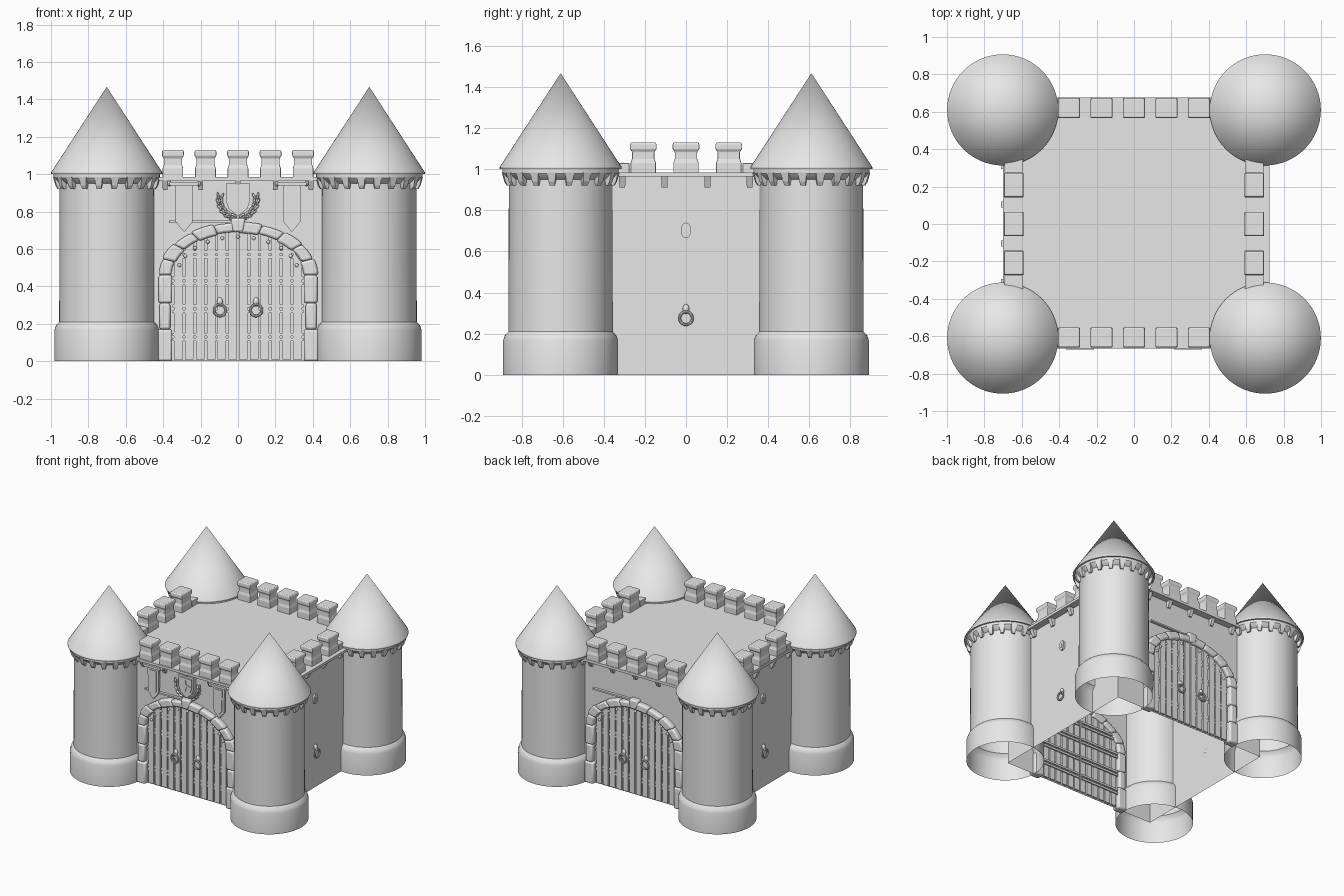
import bpy, bmesh, math
from mathutils import Matrix, Vector

if "Cube" in bpy.data.objects:
    bpy.data.objects.remove(bpy.data.objects["Cube"])

stone = bpy.data.materials.new("grey stone")
stone.diffuse_color = (0.8, 0.8, 0.8, 1)
stone.use_nodes = True
stone.node_tree.nodes["Principled BSDF"].inputs["Base Color"].default_value = stone.diffuse_color
WX, WY = 0.67, 0.62          # wall planes
FRONT = Matrix.Identity(4)
BACK = Matrix.Rotation(math.pi, 4, 'Z')


def finish(name, bm, smooth=None, bevel=0, mat=FRONT):
    bmesh.ops.recalc_face_normals(bm, faces=bm.faces)
    me = bpy.data.meshes.new(name)
    bm.to_mesh(me)
    bm.free()
    ob = bpy.data.objects.new(name, me)
    bpy.context.collection.objects.link(ob)
    me.materials.append(stone)
    ob.matrix_world = mat
    if bevel:
        m = ob.modifiers.new("bevel", 'BEVEL')
        m.width, m.segments = bevel, 2
    if smooth:
        bpy.ops.object.select_all(action='DESELECT')
        ob.select_set(True)
        bpy.context.view_layer.objects.active = ob
        bpy.ops.object.shade_smooth_by_angle(angle=math.radians(smooth))
    return ob


def add_box(bm, x0, x1, y0, y1, z0, z1):
    m = Matrix.Translation(((x0 + x1) / 2, (y0 + y1) / 2, (z0 + z1) / 2))
    bmesh.ops.create_cube(bm, size=1, matrix=m @ Matrix.Diagonal((x1 - x0, y1 - y0, z1 - z0, 1)))


def add_prism(bm, pts, y0, y1):
    """Extrude an outline in the xz plane from y0 to y1."""
    a = [bm.verts.new((x, y0, z)) for x, z in pts]
    b = [bm.verts.new((x, y1, z)) for x, z in pts]
    bm.faces.new(a)
    bm.faces.new(b[::-1])
    for i in range(len(pts)):
        j = (i + 1) % len(pts)
        bm.faces.new((a[i], b[i], b[j], a[j]))


def add_loft(bm, cx, cy, sections):
    """Stack rectangles (half x, half y, z) into a closed block."""
    rings = [[bm.verts.new((cx + sx * hx, cy + sy * hy, z))
              for sx, sy in ((-1, -1), (1, -1), (1, 1), (-1, 1))] for hx, hy, z in sections]
    bm.faces.new(rings[0][::-1])
    bm.faces.new(rings[-1])
    for r, s in zip(rings, rings[1:]):
        for i in range(4):
            j = (i + 1) % 4
            bm.faces.new((r[i], r[j], s[j], s[i]))


def add_torus(bm, c, R, r, n=20, k=8):
    g = []
    for i in range(n):
        a = math.tau * i / n
        g.append([])
        for j in range(k):
            b = math.tau * j / k
            d = R + r * math.cos(b)
            g[-1].append(bm.verts.new((c[0] + d * math.cos(a), c[1] + r * math.sin(b), c[2] + d * math.sin(a))))
    for i in range(n):
        for j in range(k):
            i2, j2 = (i + 1) % n, (j + 1) % k
            bm.faces.new((g[i][j], g[i2][j], g[i2][j2], g[i][j2]))


def add_ball(bm, c, size, tilt=0):
    m = Matrix.Translation(c) @ Matrix.Rotation(tilt, 4, 'Y') @ Matrix.Diagonal((*size, 1))
    bmesh.ops.create_uvsphere(bm, u_segments=12, v_segments=8, radius=1, matrix=m)


# Round towers: open-bottomed shell with cone roof, and corbels under the eaves
PROFILE = [(0.28, 0), (0.28, 0.165), (0.272, 0.19), (0.254, 0.21), (0.252, 0.95), (0.272, 0.965),
           (0.284, 0.98), (0.284, 1.0), (0.297, 1.0), (0.297, 1.01), (0.0, 1.467)]
for sx in (-1, 1):
    for sy in (-1, 1):
        at = Matrix.Translation((sx * 0.702, sy * 0.61, 0))
        bm = bmesh.new()
        vs = [bm.verts.new((r, 0, z)) for r, z in PROFILE]
        es = [bm.edges.new(p) for p in zip(vs, vs[1:])]
        bmesh.ops.spin(bm, geom=vs + es, cent=(0, 0, 0), axis=(0, 0, 1), angle=math.tau, steps=64)
        bmesh.ops.remove_doubles(bm, verts=bm.verts, dist=1e-4)
        finish("tower", bm, 25, mat=at)
        bm = bmesh.new()
        for i in range(20):
            n = len(bm.verts)
            add_loft(bm, 0.255, 0, [(0.008, 0.012, 0.92), (0.02, 0.016, 0.94), (0.032, 0.022, 0.985)])
            bm.verts.ensure_lookup_table()
            bmesh.ops.rotate(bm, verts=bm.verts[n:], matrix=Matrix.Rotation(math.tau * (i + 0.5) / 20, 3, 'Z'))
        finish("tower_corbels", bm, mat=at)

# Curtain walls (open underneath) and roof slab
bm = bmesh.new()
add_box(bm, -WX, WX, -WY, WY, 0, 0.975)
bmesh.ops.delete(bm, geom=[f for f in bm.faces if abs(f.normal.z) > 0.5], context='FACES')
finish("curtain_walls", bm)
bm = bmesh.new()
add_box(bm, -0.70, 0.725, -0.665, 0.675, 0.965, 0.985)
finish("roof_slab", bm)

# Battlements
bm = bmesh.new()


def merlon(x, y, hx, hy):
    add_loft(bm, x, y, [(hx * f, hy * f, z) for f, z in (
        (0.95, 0.98), (0.95, 1.03), (0.84, 1.05), (0.84, 1.085), (1, 1.098), (1, 1.12), (0.93, 1.13))])


for i in range(-2, 3):
    merlon(i * 0.174, -0.607, 0.058, 0.054)
    merlon(i * 0.174, 0.62, 0.058, 0.054)
for s in (-1, 1):
    for i in (-1, 0, 1):
        merlon(s * 0.643, i * 0.208, 0.053, 0.065)
    for t in (-1, 1):
        add_box(bm, s * 0.643 - 0.05, s * 0.643 + 0.05, t * 0.32 - 0.045, t * 0.32 + 0.045, 0.98, 1.03)
finish("merlons", bm, bevel=0.004)

# Small corbels under the slab
bm = bmesh.new()
for s in (-1, 1):
    for p in (-0.39, -0.2, 0, 0.2, 0.39):
        add_loft(bm, p, s * (WY + 0.01), [(0.012, 0.006, 0.915), (0.014, 0.03, 0.965)])
    for p in (-0.31, -0.105, 0.105, 0.31):
        add_loft(bm, s * (WX + 0.01), p, [(0.006, 0.014, 0.91), (0.03, 0.016, 0.965)])
finish("wall_corbels", bm)


# Gates, front and back
def arch(x, a=0.355, b=0.235):
    return 0.46 + b * math.sqrt(max(0, 1 - (x / a) ** 2))


def ring_handle(bm, x, y, z):
    add_ball(bm, (x, y, z + 0.045), (0.016, 0.014, 0.024))
    add_torus(bm, (x, y - 0.014, z), 0.031, 0.007)


for name, mat in (("front", FRONT), ("back", BACK)):
    bm = bmesh.new()
    pitch = 0.058
    for s in (-1, 1):
        for i in range(6):
            x0, x1 = s * (0.005 + i * pitch), s * (0.051 + i * pitch)
            add_prism(bm, [(x0, 0.01), (x1, 0.01), (x1, arch(x1)), (x0, arch(x0))], -WY - 0.014, -WY + 0.014)
    finish(name + "_door_planks", bm, mat=mat)
    bm = bmesh.new()
    for z in (0.13, 0.28, 0.43, 0.57):
        w = 0.35 if z < 0.46 else 0.31
        for s in (-1, 1):
            for dz in (-0.014, 0.014):
                add_box(bm, min(s * 0.01, s * w), max(s * 0.01, s * w), -WY - 0.009, -WY + 0.024,
                        z + dz - 0.008, z + dz + 0.008)
    finish(name + "_door_bars", bm, mat=mat)
    bm = bmesh.new()
    for i in range(1, 12):
        t = math.pi * i / 12
        add_ball(bm, (0.325 * math.cos(t), -WY - 0.014, 0.46 + 0.205 * math.sin(t)), (0.01, 0.008, 0.01))
    for s in (-1, 1):
        ring_handle(bm, s * 0.097, -WY - 0.018, 0.272)
    finish(name + "_door_handles_and_rivets", bm, 40, mat=mat)

    # Stone surround: jamb blocks, arch blocks and keystone
    bm = bmesh.new()
    y0, y1 = -WY - 0.04, -WY + 0.03
    for s in (-1, 1):
        for z0, z1, i0, i1 in ((0, 0.17, 0.352, 0.432), (0.17, 0.31, 0.362, 0.42), (0.31, 0.46, 0.352, 0.425)):
            add_box(bm, min(s * i0, s * i1), max(s * i0, s * i1), y0, y1, z0, z1)
    for i in range(10):
        t = [math.pi * (i + k / 3) / 10 for k in range(4)]
        d = 0.006 * (i % 2)
        out = [((0.428 - d) * math.cos(u), 0.46 + (0.285 - d) * math.sin(u)) for u in t]
        inn = [((0.35 + d) * math.cos(u), 0.46 + (0.225 + d) * math.sin(u)) for u in reversed(t)]
        add_prism(bm, out + inn, y0, y1)
    add_prism(bm, [(-0.03, 0.69), (0.03, 0.69), (0.04, 0.765), (-0.04, 0.765)], y0 - 0.004, y1)
    finish(name + "_gate_surround", bm, 40, bevel=0.012, mat=mat)
    bm = bmesh.new()
    add_box(bm, -0.37, -0.03, -WY - 0.02, -WY, 0.74, 0.752)
    finish(name + "_gate_rod", bm, mat=mat)

# Hanging banners
bm = bmesh.new()
for s in (-1, 1):
    c = s * 0.288
    add_prism(bm, [(c - 0.048, 0.945), (c + 0.048, 0.945), (c + 0.045, 0.745), (c, 0.69), (c - 0.045, 0.745)],
              -WY - 0.03, -WY - 0.012)
    add_prism(bm, [(c - 0.03, 0.92), (c + 0.03, 0.92), (c + 0.028, 0.755), (c, 0.72), (c - 0.028, 0.755)],
              -WY - 0.036, -WY - 0.03)
    add_box(bm, c - 0.075, c + 0.075, -WY - 0.05, -WY, 0.94, 0.958)
    for e in (-0.078, 0.078):
        add_ball(bm, (c + e, -WY - 0.03, 0.949), (0.012, 0.016, 0.014))
finish("banners", bm, 30)

# Shield with star, flanked by leaf sprays
SHIELD = [(-0.065, 0.95), (0.065, 0.95), (0.065, 0.86), (0.05, 0.815), (0, 0.775), (-0.05, 0.815), (-0.065, 0.86)]
bm = bmesh.new()
add_prism(bm, SHIELD, -WY - 0.03, -WY)
add_prism(bm, [(x * 0.8, 0.87 + (z - 0.87) * 0.8) for x, z in SHIELD], -WY - 0.037, -WY - 0.03)
star = []
for i in range(8):
    r = 0.045 if i % 2 == 0 else 0.014
    star.append((r * math.sin(i * math.pi / 4), 0.875 + r * math.cos(i * math.pi / 4)))
add_prism(bm, star, -WY - 0.043, -WY - 0.037)
finish("shield", bm)
bm = bmesh.new()
for s in (-1, 1):
    for i in range(6):
        a = math.radians(-75 + i * 17)
        for r, lean in ((0.088, 0.5), (0.108, -0.5)):
            add_ball(bm, (s * r * math.cos(a), -WY - 0.012, 0.865 + r * math.sin(a)),
                     (0.007, 0.01, 0.02), s * (lean * -0.6 - a))
finish("leaf_sprays", bm, 40)

# Keyhole plates and ring handles on the side walls
for s in (-1, 1):
    mat = Matrix.Rotation(s * math.pi / 2, 4, 'Z')
    bm = bmesh.new()
    o = [(0.022 * math.cos(t), z + 0.022 * math.sin(t)) for z, st in ((0.718, 0), (0.687, math.pi))
         for t in [st + math.pi * k / 6 for k in range(7)]]
    add_prism(bm, o, -WX - 0.014, -WX + 0.004)
    add_prism(bm, [(-0.004, 0.715), (0.004, 0.715), (0.008, 0.685), (-0.008, 0.685)], -WX - 0.018, -WX - 0.014)
    ring_handle(bm, 0, -WX - 0.01, 0.275)
    finish("side_keyhole_and_ring", bm, 40, mat=mat)
